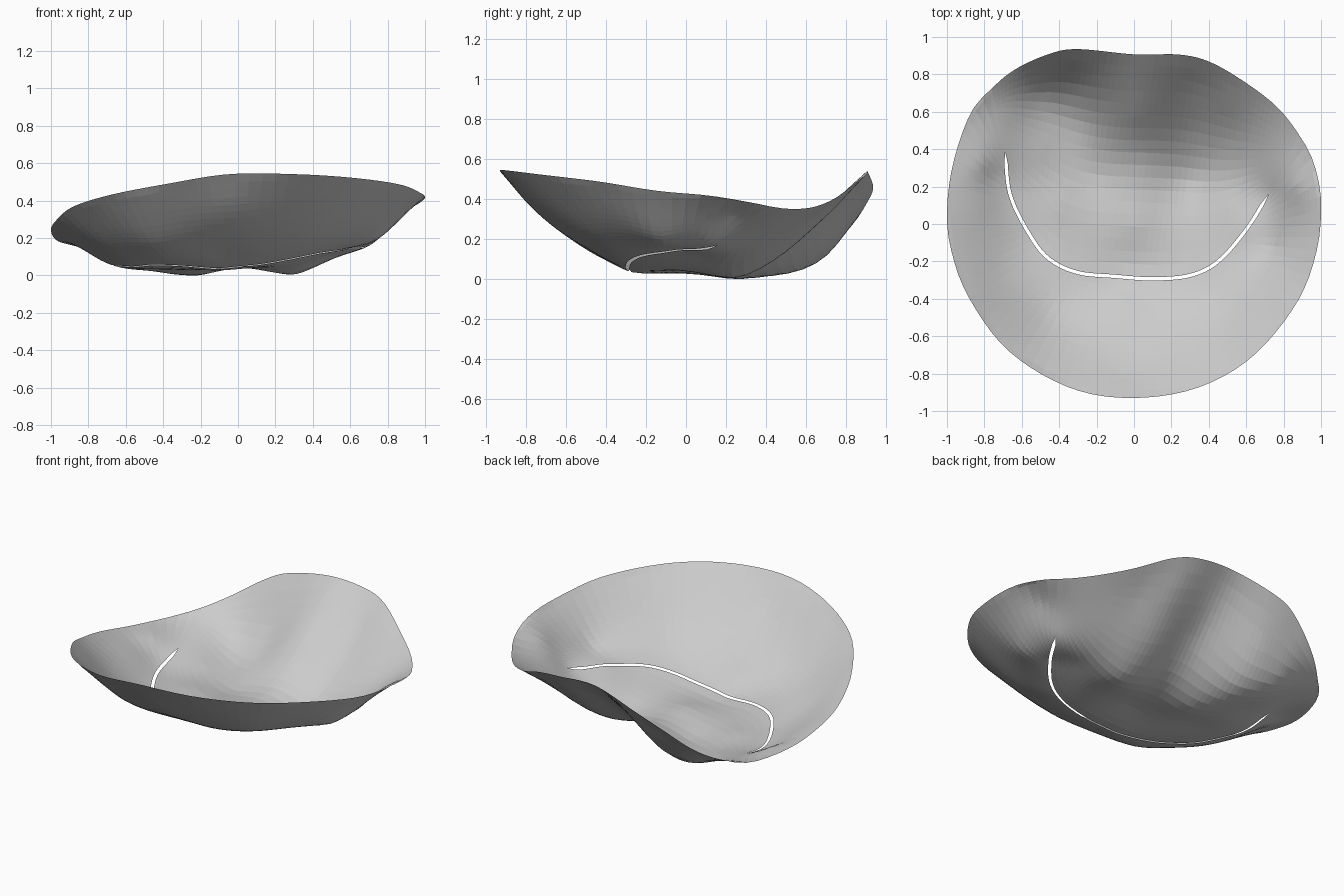
import bpy, math
from mathutils import Vector

if "Cube" in bpy.data.objects:
    bpy.data.objects.remove(bpy.data.objects["Cube"])

# Saddle-shaped rim: front half runs left to right, back half right to left
rim_front = [(-.76, .725, .21), (-.875, .59, .175), (-.968, .32, .195), (-1, .06, .25),
             (-.975, -.15, .30), (-.885, -.39, .375), (-.68, -.67, .44), (-.37, -.865, .50),
             (-.05, -.93, .55), (.31, -.885, .55), (.62, -.72, .53), (.865, -.43, .495),
             (.975, -.15, .45), (1, .12, .425), (.96, .33, .39), (.88, .48, .362)]
rim_back = [(.88, .48, .362), (.77, .62, .365), (.62, .74, .41), (.42, .86, .50),
            (.25, .905, .535), (0, .907, .545), (-.3, .935, .47), (-.45, .91, .40),
            (-.63, .83, .28), (-.76, .725, .21)]

# Curved opening between the two leaflets, left to right
slit = [(-.69, .39, .10), (-.66, .15, .06), (-.55, -.07, .055), (-.45, -.19, .065),
        (-.3, -.26, .06), (-.1, -.28, .045), (.1, -.293, .065), (.3, -.275, .10),
        (.45, -.2, .13), (.6, -.03, .155), (.72, .16, .18)]

# Depth points that give each leaflet its billow
front_depth = [(-.05, -.8, .395), (-.05, -.6, .225), (-.08, -.43, .125), (-.45, -.5, .18),
               (.45, -.5, .25), (.85, -.15, .32), (.75, -.12, .21), (-.72, -.25, .18),
               (-.83, .1, .16), (-.82, .32, .155), (-.75, .25, .10), (.86, .2, .33)]
back_depth = [(-.2, .25, .01), (.3, .25, .015), (.03, .25, .055), (0, 0, .06), (-.4, .1, .04),
              (.5, .1, .11), (.48, .35, .11), (.65, .45, .23), (-.5, .4, .05), (.5, .65, .32),
              (-.28, .55, .065), (.3, .52, .16), (0, .45, .14), (0, .6, .27), (0, .75, .40),
              (.32, .74, .36), (-.3, .74, .20), (-.5, .7, .125), (-.68, .57, .13)]


def smooth_path(pts, n):
    """Catmull-Rom path through pts[1:-1], resampled to n+1 even points."""
    p = [Vector(q) for q in pts]
    dense = []
    for a, b, c, d in zip(p, p[1:], p[2:], p[3:]):
        for k in range(20):
            t = k / 20
            dense.append(.5 * (2 * b + (c - a) * t + (2 * a - 5 * b + 4 * c - d) * t * t
                               + (3 * b - a - 3 * c + d) * t ** 3))
    dense.append(p[-2])
    length = [0]
    for a, b in zip(dense, dense[1:]):
        length.append(length[-1] + (b - a).length)
    out, j = [], 0
    for i in range(n + 1):
        s = length[-1] * i / n
        while j < len(dense) - 2 and length[j + 1] < s:
            j += 1
        f = (s - length[j]) / (length[j + 1] - length[j])
        out.append(dense[j].lerp(dense[j + 1], min(f, 1)))
    return out


def thin_plate(pts):
    """Smooth height function through scattered points."""
    def phi(dx, dy):
        r2 = dx * dx + dy * dy
        return r2 * math.log(r2) if r2 > 1e-12 else 0
    n = len(pts)
    rows = [[phi(p[0] - q[0], p[1] - q[1]) + (1e-4 if p is q else 0) for q in pts]
            + [1, p[0], p[1], p[2]] for p in pts]
    for k in range(3):
        rows.append([(1, p[0], p[1])[k] for p in pts] + [0, 0, 0, 0])
    m = n + 3
    for i in range(m):
        piv = max(range(i, m), key=lambda r: abs(rows[r][i]))
        rows[i], rows[piv] = rows[piv], rows[i]
        for r in range(i + 1, m):
            f = rows[r][i] / rows[i][i]
            if f:
                rows[r] = [a - f * b for a, b in zip(rows[r], rows[i])]
    w = [0] * m
    for i in reversed(range(m)):
        w[i] = (rows[i][m] - sum(rows[i][k] * w[k] for k in range(i + 1, m))) / rows[i][i]
    return lambda x, y: (sum(c * phi(x - q[0], y - q[1]) for c, q in zip(w, pts))
                         + w[n] + w[n + 1] * x + w[n + 2] * y)


N, RINGS, GAP = 60, 18, .009
height = thin_plate(rim_front + rim_back[1:-1] + slit + front_depth + back_depth)
ends = [tuple(2 * Vector(slit[a]) - Vector(slit[b])) for a, b in ((0, 1), (-1, -2))]
slit_path = smooth_path([ends[0]] + slit + [ends[1]], N)


def slit_edge(side):
    """One lip of the opening; both lips meet at the ends."""
    out = []
    for i, p in enumerate(slit_path):
        t = slit_path[min(i + 1, N)] - slit_path[max(i - 1, 0)]
        nrm = Vector((-t.y, t.x, 0)).normalized()
        out.append(p + nrm * side * GAP * min(1, .5 * i, .5 * (N - i)))
    return out


# Loft rim to opening: front leaflet then back leaflet in one closed loop
outer = (smooth_path([rim_back[-2]] + rim_front + [rim_back[1]], N)[:-1]
         + smooth_path([rim_front[-2]] + rim_back + [rim_front[1]], N)[:-1])
inner = slit_edge(-1)[:-1] + slit_edge(1)[::-1][:-1]
count = len(outer)
verts, faces = [], []
for r in range(RINGS + 1):
    for a, b in zip(outer, inner):
        p = a.lerp(b, r / RINGS)
        if r:
            p.z = height(p.x, p.y)
        verts.append(p)
low = min(v.z for v in verts)
for v in verts:
    v.z -= low
for r in range(RINGS):
    for i in range(count):
        j = (i + 1) % count
        faces.append((r * count + i, r * count + j,
                      (r + 1) * count + j, (r + 1) * count + i))

mesh = bpy.data.meshes.new("valve_leaflets")
mesh.from_pydata([tuple(v) for v in verts], [], faces)
mesh.update()
obj = bpy.data.objects.new("valve_leaflets", mesh)
bpy.context.collection.objects.link(obj)
